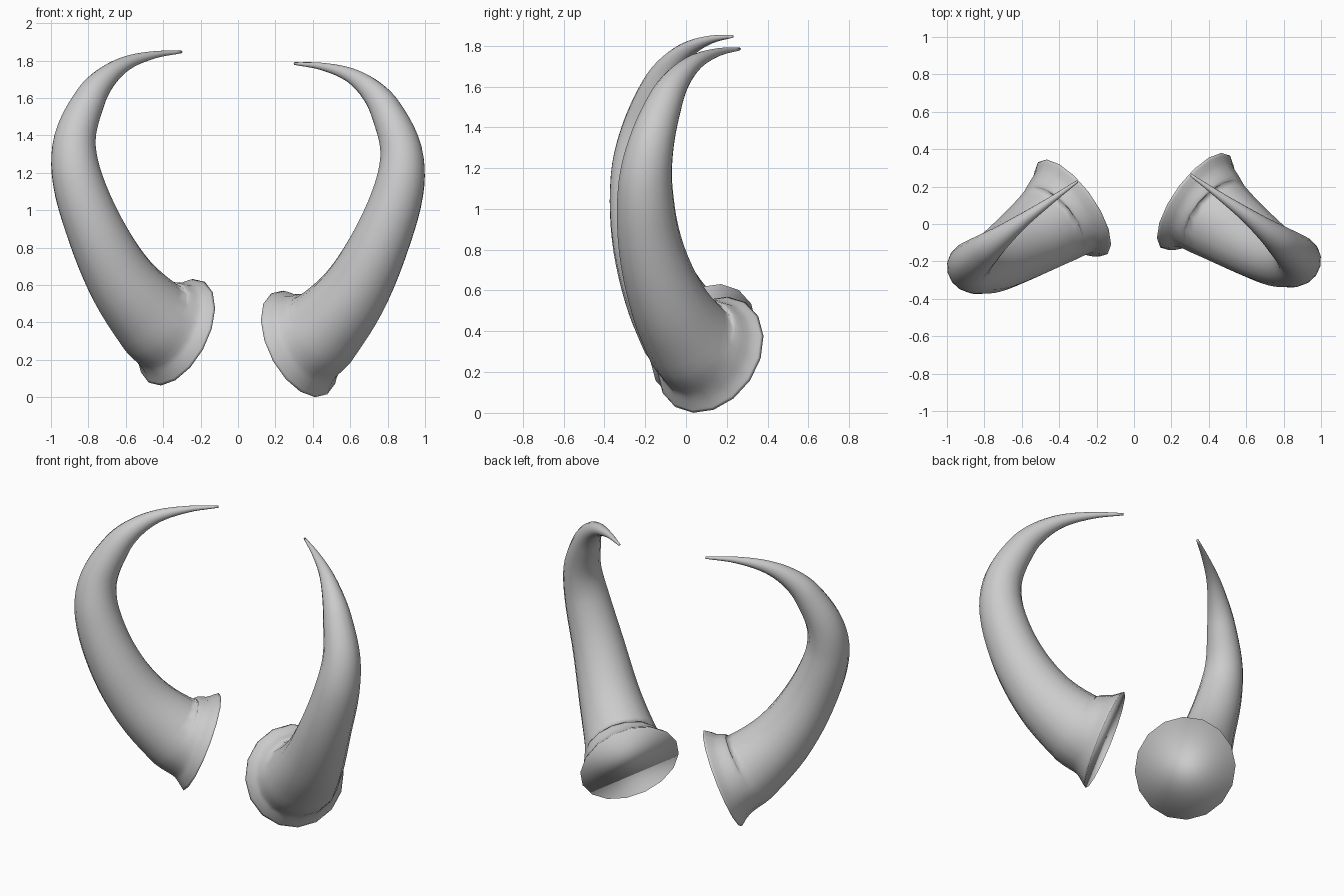
import bpy, bmesh, math
from mathutils import Vector

if "Cube" in bpy.data.objects:
    bpy.data.objects.remove(bpy.data.objects["Cube"])

SIDES = 16
# centre line of the horn: x, y, z, radius (base to tip)
PATH = [
    (0.327, 0.120, 0.285, 0.309), (0.345, 0.107, 0.294, 0.292),
    (0.375, 0.086, 0.309, 0.262), (0.450, 0.025, 0.355, 0.228),
    (0.615, -0.090, 0.550, 0.188), (0.757, -0.175, 0.820, 0.158),
    (0.860, -0.200, 1.110, 0.135), (0.872, -0.170, 1.320, 0.113),
    (0.790, -0.098, 1.535, 0.085), (0.710, -0.035, 1.643, 0.062),
    (0.600, 0.050, 1.722, 0.039), (0.450, 0.157, 1.768, 0.020),
    (0.302, 0.263, 1.784, 0.007),
]


def smooth_path(pts, steps):
    """Catmull-Rom through position and radius."""
    p = [Vector(q) for q in pts]
    p = [2 * p[0] - p[1]] + p + [2 * p[-1] - p[-2]]
    out = []
    for i in range(1, len(p) - 2):
        n = 2 if i < 3 else steps
        d1 = (p[i + 1] - p[i]).length
        m0 = (p[i + 1] - p[i - 1]) * d1 / (d1 + (p[i] - p[i - 1]).length)
        m1 = (p[i + 2] - p[i]) * d1 / (d1 + (p[i + 2] - p[i + 1]).length)
        for k in range(n):
            t = k / n
            out.append((2*t**3 - 3*t*t + 1) * p[i] + (t**3 - 2*t*t + t) * m0
                       + (3*t*t - 2*t**3) * p[i + 1] + (t**3 - t*t) * m1)
    return out + [p[-2]]


def make_horn(name, side, offset):
    pts = smooth_path(PATH, 5)
    pos = [q.to_3d() for q in pts]
    plane = (pos[-1] - Vector(PATH[6][:3])).cross(pos[0] - Vector(PATH[6][:3])).normalized()
    bm = bmesh.new()
    rings = []
    for i, c in enumerate(pos):
        tan = (pos[min(i + 1, len(pos) - 1)] - pos[max(i - 1, 0)]).normalized()
        if i < 5:
            # base flare keeps the tilt of the flat end
            tan = tan.lerp(Vector((0.75, -0.54, 0.386)), 1 - i / 5).normalized()
        u = tan.cross(plane).normalized()
        v = tan.cross(u)
        ring = []
        for k in range(SIDES):
            a = 2 * math.pi * k / SIDES
            co = c + (u * math.cos(a) + v * math.sin(a)) * pts[i][3]
            ring.append(bm.verts.new((co.x * side, co.y, co.z)))
        rings.append(ring)
    for a, b in zip(rings, rings[1:]):
        for k in range(SIDES):
            j = (k + 1) % SIDES
            bm.faces.new((a[k], a[j], b[j], b[k]))
    # flat base and tip
    bm.faces.new(rings[0])
    bm.faces.new(rings[-1])
    bmesh.ops.recalc_face_normals(bm, faces=bm.faces)
    for f in bm.faces:
        f.smooth = True
    me = bpy.data.meshes.new(name)
    bm.to_mesh(me)
    bm.free()
    ob = bpy.data.objects.new(name, me)
    ob.location = offset
    bpy.context.collection.objects.link(ob)


make_horn("right_horn", 1, (0, 0, 0))
# the other horn sits slightly higher and further forward
make_horn("left_horn", -1, (0, -0.035, 0.062))
